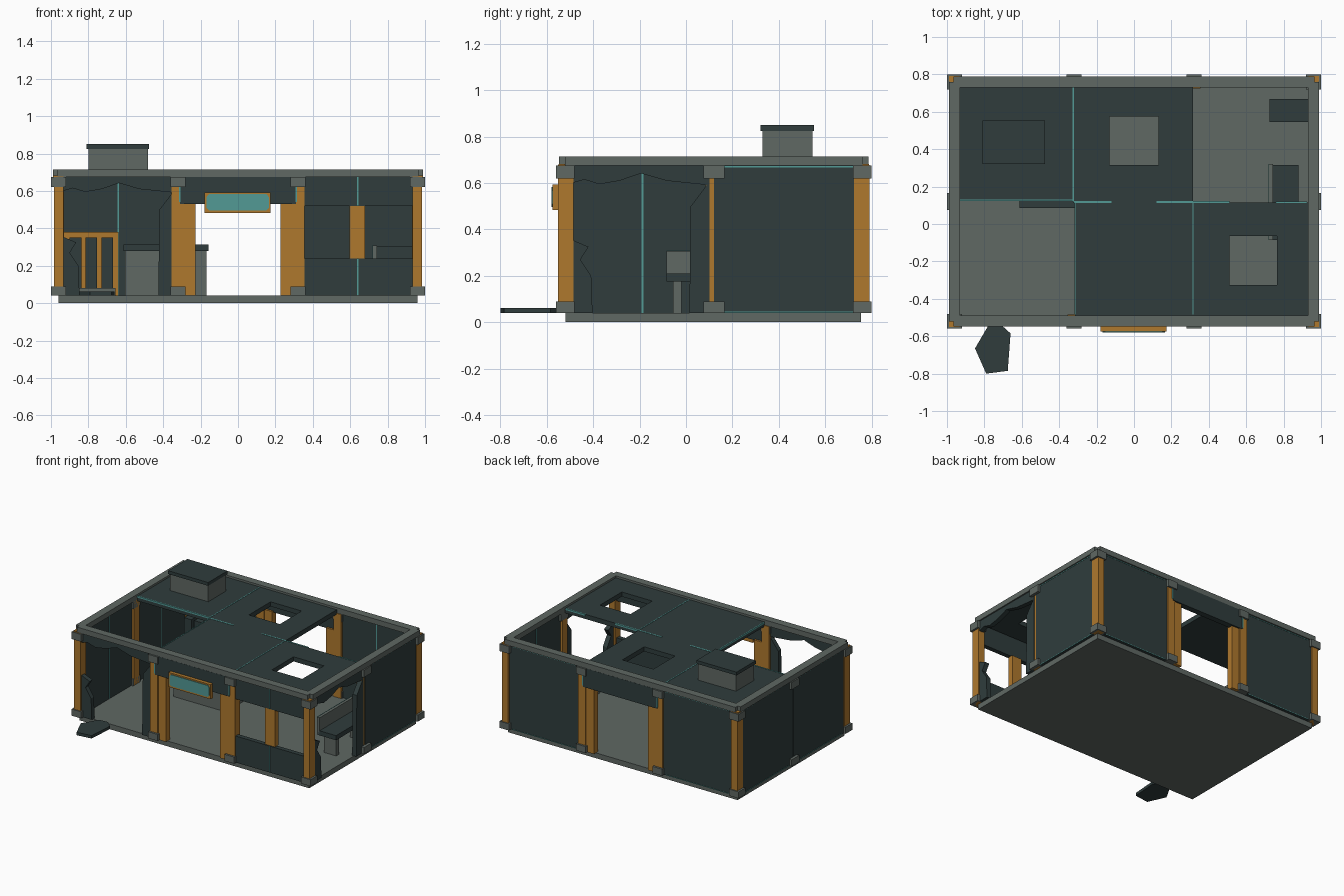
import bpy, bmesh
from mathutils import Vector

if "Cube" in bpy.data.objects:
    bpy.data.objects.remove(bpy.data.objects["Cube"])


def material(name, rgb):
    m = bpy.data.materials.new(name)
    m.diffuse_color = (*rgb, 1)
    m.use_nodes = True
    m.node_tree.nodes["Principled BSDF"].inputs["Base Color"].default_value = m.diffuse_color
    return m


DARK = material("dark slate panel", (0.029, 0.046, 0.046))
GREY = material("concrete grey", (0.115, 0.138, 0.126))
ORANGE = material("ochre frame", (0.43, 0.19, 0.027))
TEAL = material("teal trim", (0.085, 0.32, 0.30))


def prism(name, pts, axis, a, b, mat):
    """Extrude a 2D outline from a to b along axis x, y or z."""
    put = {'x': lambda p, h: (h, p[0], p[1]),
           'y': lambda p, h: (p[0], h, p[1]),
           'z': lambda p, h: (p[0], p[1], h)}[axis]
    bm = bmesh.new()
    face = bm.faces.new([bm.verts.new(put(p, a)) for p in pts])
    ext = bmesh.ops.extrude_face_region(bm, geom=[face])
    move = Vector(put((0, 0), b - a))
    bmesh.ops.translate(bm, vec=move,
                        verts=[v for v in ext['geom'] if isinstance(v, bmesh.types.BMVert)])
    bmesh.ops.recalc_face_normals(bm, faces=bm.faces)
    me = bpy.data.meshes.new(name)
    bm.to_mesh(me)
    bm.free()
    me.materials.append(mat)
    ob = bpy.data.objects.new(name, me)
    bpy.context.collection.objects.link(ob)
    return ob


def box(name, x0, x1, y0, y1, z0, z1, mat):
    return prism(name, [(x0, y0), (x1, y0), (x1, y1), (x0, y1)], 'z', z0, z1, mat)


CY = 0.12                      # centre of the building in y
Z0, Z1 = 0.04, 0.675           # floor top, wall top

# floor slab and top rim (notched at the corners)
box("floor_slab", -0.96, 0.96, -0.52, 0.755, 0, Z0, GREY)
for s in (-1, 1):
    y = sorted((CY + s * 0.61, CY + s * 0.668))
    box("rim_long", -0.965, 0.965, *y, Z1, 0.715, GREY)
    x = sorted((s * 0.93, s * 0.99))
    box("rim_short", *x, -0.52, 0.76, Z1, 0.715, GREY)

# corner posts and their clamp blocks, top and bottom
for sx in (-1, 1):
    for sy in (-1, 1):
        x = sorted((sx * 0.933, sx * 0.985))
        y = sorted((CY + sy * 0.605, CY + sy * 0.672))
        box("corner_post", *x, *y, Z0, Z1 + 0.002, ORANGE)
        # L-shaped clamp that leaves the post end visible
        for za, zb in ((Z0, 0.09), (0.62, Z1)):
            box("corner_clamp", *sorted((sx * 0.92, sx)),
                *sorted((CY + sy * 0.60, CY + sy * 0.68)), za, zb, GREY)
        box("post_end", *sorted((sx * 0.966, sx * 0.99)),
            *sorted((CY + sy * 0.642, CY + sy * 0.67)), Z1, Z1 + 0.008, ORANGE)

# intermediate clamps and posts
for za, zb in ((Z0, 0.09), (0.62, Z1)):
    for sx in (-1, 1):
        box("side_clamp", *sorted((sx * 0.93, sx)), 0.075, 0.165, za, zb, GREY)
        for sy in (-1, 1):
            box("long_clamp", *sorted((sx * 0.28, sx * 0.36)),
                *sorted((CY + sy * 0.61, CY + sy * 0.68)), za, zb, GREY)
for sx in (-1, 1):
    box("side_post", *sorted((sx * 0.93, sx * 0.976)), 0.085, 0.15, Z0, Z1, ORANGE)
    for sy in (-1, 1):
        box("bay_post", *sorted((sx * 0.29, sx * 0.355)),
            *sorted((CY + sy * 0.605, CY + sy * 0.665)), Z0, Z1, ORANGE)
        box("door_jamb", *sorted((sx * 0.226, sx * 0.29)),
            *sorted((CY + sy * 0.61, CY + sy * 0.658)), Z0, 0.54, ORANGE)

# wall planes
FRONT, BACK = (-0.537, -0.503), (0.743, 0.777)
LEFT, RIGHT = (-0.98, -0.945), (0.945, 0.98)


def panel(name, axis, plane, u0, u1, z0=Z0, z1=Z1):
    """Flat wall panel with a teal centre seam and thin teal edge strips."""
    prism(name, [(u0, z0), (u1, z0), (u1, z1), (u0, z1)], axis, *plane, DARK)
    inward = -1 if plane[0] > 0 else 1
    inner = plane[0] if plane[0] > 0 else plane[1]
    outer = plane[1] if plane[0] > 0 else plane[0]
    c = (u0 + u1) / 2
    strips = [(inner, inner + inward * 0.002, c - 0.004, c + 0.004, z0, z1)]
    for z in (z0 + 0.001, z1 - 0.007):
        if z < 0.1 or z > 0.6:
            strips.append((outer, outer - inward * 0.002, u0 + 0.03, u1 - 0.03, z, z + 0.005))
    for a, b, p, q, r, t in strips:
        prism("teal_seam", [(p, r), (q, r), (q, t), (p, t)], axis, a, b, TEAL)


# intact walls
panel("left_wall_front", 'x', LEFT, -0.49, 0.115)
panel("left_wall_back", 'x', LEFT, 0.12, 0.755)
panel("right_wall_back", 'x', RIGHT, 0.12, 0.755)
panel("back_wall_left", 'y', BACK, -0.935, -0.345)
panel("back_wall_right", 'y', BACK, 0.345, 0.935)

# front window bay
for za, zb in ((Z0, 0.24), (0.52, Z1)):
    box("window_panel", 0.355, 0.935, *FRONT, za, zb, DARK)
    box("window_panel_seam", 0.637, 0.643, -0.539, -0.537, za, zb, TEAL)
box("window_mullion", 0.597, 0.68, -0.53, -0.49, 0.24, 0.52, ORANGE)

# door headers, front and back
for s in (-1, 1):
    box("door_header", -0.31, 0.31, *sorted((CY + s * 0.625, CY + s * 0.669)), 0.53, Z1, DARK)
    for sx in (-1, 1):
        box("header_trim", *sorted((sx * 0.308, sx * 0.316)),
            *sorted((CY + s * 0.63, CY + s * 0.671)), 0.54, 0.62, TEAL)

# broken panels: torn upper part with right strip, and a lower left shard
TORN = [(0, .675), (0, .60), (.09, .615), (.20, .595), (.35, .61), (.51, .642), (.70, .61),
        (1, .592), (.88, .50), (.87, .04), (1.02, .04), (1.02, .675)]
SHARD = [(0, .04), (.15, .04), (.14, .20), (.06, .27), (.12, .325), (0, .355)]
for pts in (TORN, SHARD):
    prism("front_broken_panel", [(-0.935 + u * 0.585, z) for u, z in pts], 'y', *FRONT, DARK)
    prism("right_broken_panel", [(-0.49 + u * 0.58, z) for u, z in pts], 'x', *RIGHT, DARK)
prism("fallen_panel_piece", [(-0.78, -.545), (-0.71, -.54), (-0.66, -.585), (-0.675, -.785),
                             (-0.79, -.8), (-0.85, -.665)], 'z', 0.04, 0.062, DARK)

# roof panels
RZ = (0.665, 0.70)


def roof(name, x0, x1, y0, y1, hole=None):
    if not hole:
        box(name, x0, x1, y0, y1, *RZ, DARK)
        return
    a, b, c, d = hole
    box(name, x0, a, y0, y1, *RZ, DARK)
    box(name, b, x1, y0, y1, *RZ, DARK)
    box(name, a, b, y0, c, *RZ, DARK)
    box(name, a, b, d, y1, *RZ, DARK)


roof("roof_back_left", -0.94, -0.325, 0.125, 0.74)
roof("roof_back_middle", -0.325, 0.315, 0.115, 0.74, (-0.13, 0.13, 0.315, 0.575))
roof("roof_front_middle", -0.315, 0.315, -0.495, 0.115)
roof("roof_front_right", 0.315, 0.94, -0.495, 0.115, (0.51, 0.765, -0.325, -0.065))
for x0, x1, y0, y1 in ((-0.328, -0.322, 0.12, 0.73), (0.312, 0.318, -0.485, 0.12),
                       (-0.319, -0.313, -0.485, 0.12), (-0.93, -0.325, 0.124, 0.132),
                       (-0.32, -0.12, 0.112, 0.124), (0.12, 0.51, 0.112, 0.122),
                       (0.76, 0.925, 0.111, 0.119)):
    box("roof_seam", x0, x1, y0, y1, 0.69, 0.702, TEAL)

# roof vent
box("vent_body", -0.80, -0.48, 0.33, 0.545, 0.70, 0.828, GREY)
box("vent_cap", -0.81, -0.475, 0.322, 0.553, 0.825, 0.85, DARK)

# sign above the front door
box("sign_frame", -0.178, 0.173, -0.575, -0.545, 0.483, 0.593, ORANGE)
prism("sign_plate", [(-.168, .51), (-.155, .497), (.152, .497), (.165, .51), (.165, .568),
                     (.152, .583), (-.155, .583), (-.168, .568)], 'y', -0.58, -0.574, TEAL)

# counter
box("counter_body", -0.605, -0.168, 0.095, 0.30, Z0, 0.282, GREY)
box("counter_top", -0.612, -0.157, 0.085, 0.31, 0.28, 0.315, DARK)

# bench by the right wall
box("bench_seat", 0.735, 0.88, -0.085, 0.315, 0.175, 0.21, DARK)
box("bench_back", 0.722, 0.742, -0.085, 0.32, 0.175, 0.308, GREY)
box("bench_back_trim", 0.719, 0.722, -0.085, 0.32, 0.18, 0.31, TEAL)
for y in (-0.056, 0.25):
    box("bench_leg", 0.76, 0.86, y, y + 0.036, Z0, 0.176, GREY)

# cabinet in the back right corner
box("cabinet", 0.725, 0.93, 0.545, 0.668, Z0, 0.305, DARK)

# locker rack at the back left
box("rack_board", -0.933, -0.64, 0.70, 0.742, Z0, 0.382, ORANGE)
box("rack_base", -0.905, -0.655, 0.62, 0.70, Z0, 0.08, GREY)
for i in range(3):
    x = -0.90 + i * 0.085
    box("rack_bar", x, x + 0.062, 0.64, 0.70, 0.075, 0.35, DARK)
